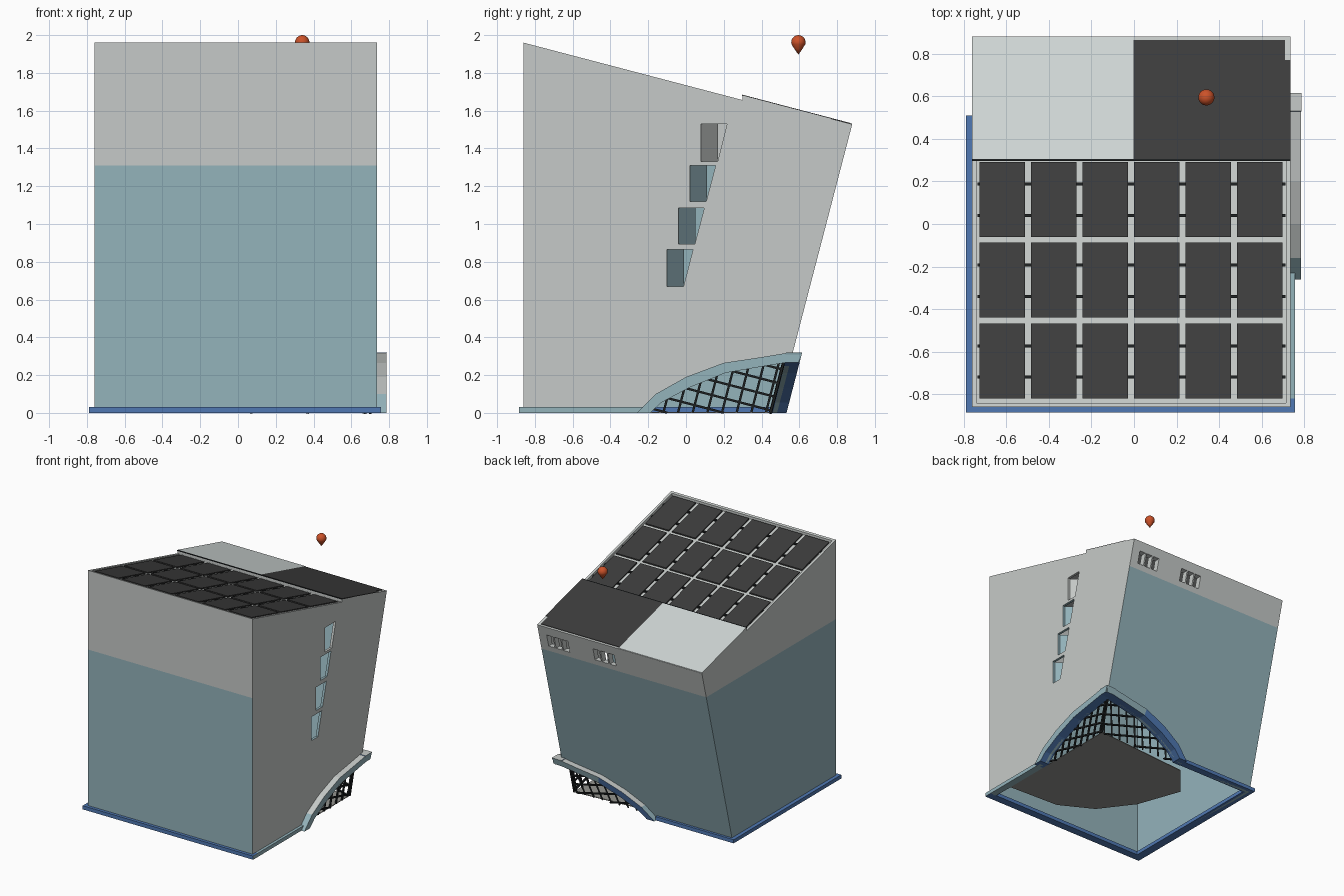
import bpy, bmesh, math
from mathutils import Vector

if "Cube" in bpy.data.objects:
    bpy.data.objects.remove(bpy.data.objects["Cube"])

def mat(name, hexa):
    c = [int(hexa[i:i + 2], 16) / 255 for i in (0, 2, 4)]
    m = bpy.data.materials.new(name)
    m.diffuse_color = [v / 12.92 if v < .04 else ((v + .055) / 1.055) ** 2.4 for v in c] + [1]
    m.use_nodes = True
    m.node_tree.nodes["Principled BSDF"].inputs["Base Color"].default_value = m.diffuse_color
    return m

GRAY, TEAL, BLUE = mat("wall gray", "c6cac8"), mat("teal cladding", "94b3bb"), mat("trim blue", "5079b3")
PANEL, BLACK = mat("panel charcoal", "3d3d3d"), mat("frame black", "1c1f20")
PALE, FLOOR, RED = mat("pale roof", "d2d9d8"), mat("floor gray", "94948f"), mat("marker orange", "cc5229")

def finish(name, bm, mats):
    bmesh.ops.recalc_face_normals(bm, faces=bm.faces)
    me = bpy.data.meshes.new(name)
    bm.to_mesh(me)
    bm.free()
    for m in mats:
        me.materials.append(m)
    ob = bpy.data.objects.new(name, me)
    bpy.context.collection.objects.link(ob)
    return ob

def add_prism(bm, pts, axis, a, b):
    def place(p, d):
        return {'x': (d, p[0], p[1]), 'y': (p[0], d, p[1]), 'z': (p[0], p[1], d)}[axis]
    lo = [bm.verts.new(place(p, a)) for p in pts]
    hi = [bm.verts.new(place(p, b)) for p in pts]
    bm.faces.new(lo)
    bm.faces.new(hi)
    n = len(pts)
    for i in range(n):
        j = (i + 1) % n
        bm.faces.new((lo[i], lo[j], hi[j], hi[i]))

def prism(name, pts, axis, a, b, m=GRAY):
    bm = bmesh.new()
    add_prism(bm, pts, axis, a, b)
    return finish(name, bm, [m])

def rect(a, b, c, d):
    return [(a, c), (b, c), (b, d), (a, d)]

def add_bar(bm, p, q, w):
    p, q = Vector(p), Vector(q)
    rot = (q - p).to_track_quat('Z', 'Y')
    ring = [rot @ Vector((sx * w / 2, sy * w / 2, 0)) for sx, sy in ((-1, -1), (1, -1), (1, 1), (-1, 1))]
    lo, hi = [bm.verts.new(p + r) for r in ring], [bm.verts.new(q + r) for r in ring]
    bm.faces.new(lo)
    bm.faces.new(hi)
    for i in range(4):
        j = (i + 1) % 4
        bm.faces.new((lo[i], lo[j], hi[j], hi[i]))

X0, X1, Y0 = -.76, .735, -.86
def roof(y): return 1.96 - .262 * (y - Y0)
def wall(z): return .482 + .26 * z          # leaning back wall
STEP = .024

# Corner arch curves (s along the wall, z)
OUTER = [(-.26, 0), (-.16, .10), (0, .19), (.2, .265), (.4, .295), (.55, .32), (.613, .32)]
INNER = [(-.19, 0), (-.13, .055), (.02, .135), (.21, .212), (.4, .245), (.54, .268), (.597, .268)]
SHIFT = X1 + .05 - .61                      # back arch x = s + SHIFT

# Building shell: solid minus hollow, roof pocket, openings
shell = prism("building_shell", [(Y0, 0), (wall(0), 0), (.88, roof(.88) + STEP), (.3, roof(.3) + STEP),
                                 (.3, roof(.3)), (Y0, roof(Y0))], 'x', X0, X1)
yt = .815
cutters = [
    prism("hollow", [(Y0 + .02, -.1), (wall(-.1) - .02, -.1), (yt, roof(yt) - .05), (Y0 + .02, roof(Y0 + .02) - .05)],
          'x', X0 + .02, X1 - .02),
    prism("pocket", [(Y0 + .02, roof(Y0) - .027), (.299, roof(.299) - .022), (.299, 2.1), (Y0 + .02, 2.1)],
          'x', X0 + .02, X1 - .02),
    prism("arch_cut_right", [(-.19, -.1)] + INNER[:-1] + [(.9, .28), (.9, -.1)], 'x', .6, .9),
    prism("arch_cut_back", [(-.19 + SHIFT, -.1)] + [(s + SHIFT, z) for s, z in INNER[:-1]] + [(.91, .281), (.91, -.1)],
          'y', .31, .92)]
WINDOWS = [(.08, 1.33, 1.53), (.02, 1.12, 1.31), (-.04, .895, 1.085), (-.10, .67, .865)]
for y, z0, z1 in WINDOWS:
    cutters.append(prism("window_cut", [(y, z0), (y + .087, z0), (y + .137, z1), (y, z1)], 'x', .6, .9))
for gx in (.05, .47):
    for i in range(3):
        x = gx + i * .068
        cutters.append(prism("vent_cut", rect(x, x + .056, 1.355, 1.455), 'y', .75, 1.0))
for c in cutters:
    c.hide_render = True
    mod = shell.modifiers.new("cut", 'BOOLEAN')
    mod.operation, mod.object, mod.solver = 'DIFFERENCE', c, 'EXACT'
dg = bpy.context.evaluated_depsgraph_get()
bm = bmesh.new()
bm.from_mesh(bpy.data.meshes.new_from_object(shell.evaluated_get(dg)))
for ob in cutters + [shell]:
    bpy.data.objects.remove(ob)
bmesh.ops.bisect_plane(bm, geom=bm.verts[:] + bm.edges[:] + bm.faces[:], plane_co=(0, 0, 1.31), plane_no=(0, 0, 1))
bm.normal_update()
for f in bm.faces:
    c = f.calc_center_median()
    side = abs(f.normal.x) > .9 and c.x > .7
    f.material_index = 1 if c.z < 1.31 and not side else 0
finish("building_shell", bm, [GRAY, TEAL])

# Splayed reveals behind the side windows
for i, (y, z0, z1) in enumerate(WINDOWS):
    prism("window_reveal", [(.714, y), (.6, y + .09), (.6, y + .082), (.714, y - .008)], 'z', z0, z1,
          TEAL if i else GRAY)

# Roof panels, rails and upper roof sheets
def add_slab(bm, x0, x1, y0, y1, o0, o1):
    add_prism(bm, [(y0, roof(y0) + o0), (y1, roof(y1) + o0), (y1, roof(y1) + o1), (y0, roof(y0) + o1)], 'x', x0, x1)

panels, rails = bmesh.new(), bmesh.new()
for y0 in (-.82, -.44, -.06):
    for i in range(6):
        x = -.725 + i * .242
        add_slab(panels, x, x + .212, y0, y0 + .352, -.012, -.002)
    for dy in (.1, .247):
        add_slab(rails, -.735, .712, y0 + dy - .007, y0 + dy + .007, -.022, -.011)
finish("roof_panels", panels, [PANEL])
finish("panel_rails", rails, [BLACK])
bm = bmesh.new()
add_slab(bm, -.003, X1, .305, .77, STEP - .002, STEP + .004)
add_slab(bm, -.003, .71, .77, .865, STEP - .002, STEP + .004)
finish("dark_roof_sheet", bm, [PANEL])
bm = bmesh.new()
add_slab(bm, X0, -.003, .305, .878, STEP - .002, STEP + .004)
finish("pale_roof_sheet", bm, [PALE])
bm = bmesh.new()
add_slab(bm, X0, X1, .297, .308, STEP - .004, STEP + .004)
finish("roof_step_edge", bm, [BLACK])

# Base skirt
prism("skirt_front", rect(-.79, .755, -.885, -.82), 'z', 0, .03, BLUE)
prism("skirt_left", rect(-.79, -.72, -.82, .51), 'z', 0, .03, BLUE)
prism("skirt_back", rect(-.72, -.08, .45, .51), 'z', 0, .03, BLUE)
prism("skirt_right", rect(.70, .755, -.82, -.23), 'z', 0, .03, TEAL)
prism("skirt_right_face", rect(.754, .757, -.885, -.23), 'z', 0, .03, TEAL)

# Curved arch bands on both walls of the cut-away corner
def on_right(s, z, d): return (X1 + d, s, z)
def on_back(s, z, d): return (s + SHIFT, wall(z) + d, z)

def arch(name, place, split):
    bm = bmesh.new()
    rings = []
    for o, i in zip(OUTER, INNER):
        rings.append([bm.verts.new(place(*p, d)) for p, d in ((o, -.035), (o, .05), (i, .05), (i, -.035))])
    for k, (a, b) in enumerate(zip(rings, rings[1:])):
        for e, m in enumerate((0 if k else 1, 1 if k >= split else 2, 2, 2)):   # top, outside, under, inside
            f = (e + 1) % 4
            bm.faces.new((a[e], a[f], b[f], b[e])).material_index = m
    bm.faces.new(rings[0]).material_index = 2
    bm.faces.new(rings[-1]).material_index = 1
    finish(name, bm, [GRAY, TEAL, BLUE])

arch("right_arch", on_right, 0)
arch("back_arch", on_back, 3)

# Diagonal lattice screens under the arches
def inner_z(s):
    for (a, za), (b, zb) in zip(INNER, INNER[1:]):
        if a <= s <= b:
            return za + (zb - za) * (s - a) / (b - a)
    return -1

def lattice(name, place, limit):
    bm = bmesh.new()
    ang = math.radians(14.6)
    for u, v in ((Vector((math.sin(ang), math.cos(ang))), Vector((math.cos(ang), -math.sin(ang)))),
                 (Vector((math.cos(ang), -math.sin(ang))), Vector((math.sin(ang), math.cos(ang))))):
        for k in range(-10, 11):
            start = Vector((.5, 0)) + v * (k * .075)
            inside = []
            for t in range(-200, 201):
                p = start + u * (t * .005)
                if 0 <= p.y <= inner_z(p.x) + .01 and p.x <= limit(p.y):
                    inside.append(p)
            if len(inside) > 2:
                add_bar(bm, place(*inside[0], -.035), place(*inside[-1], -.035), .012)
    edge = [Vector((limit(z), z, 0)) for z in (0, .265)]
    add_bar(bm, place(edge[0].x, 0, -.035), place(edge[1].x, .265, -.035), .012)
    finish(name, bm, [BLACK])

lattice("right_lattice", on_right, lambda z: wall(z) - .035)
lattice("back_lattice", on_back, lambda z: .70 - SHIFT)

# Fan-shaped entrance floor
prism("entrance_floor", [(.70, .455), (-.14, .39), (-.35, .14), (-.22, -.22), (-.02, -.485), (.25, -.63), (.70, -.65)],
      'z', 0, .006, FLOOR)

# Map-pin marker above the roof
bm = bmesh.new()
prof = [(.038 * math.sin(a), 1.962 + .038 * math.cos(a)) for a in [math.radians(15 * i) for i in range(1, 8)]]
prof.append((.02, 1.925))
rings = [[bm.verts.new((.34 + r * math.cos(k * math.pi / 12), .595 + r * math.sin(k * math.pi / 12), z))
          for k in range(24)] for r, z in prof]
top, tip = bm.verts.new((.34, .595, 2.0)), bm.verts.new((.34, .595, 1.897))
for k in range(24):
    j = (k + 1) % 24
    bm.faces.new((top, rings[0][k], rings[0][j]))
    bm.faces.new((tip, rings[-1][j], rings[-1][k]))
    for a, b in zip(rings, rings[1:]):
        bm.faces.new((a[k], b[k], b[j], a[j]))
for f in bm.faces:
    f.smooth = True
finish("marker_pin", bm, [RED])
